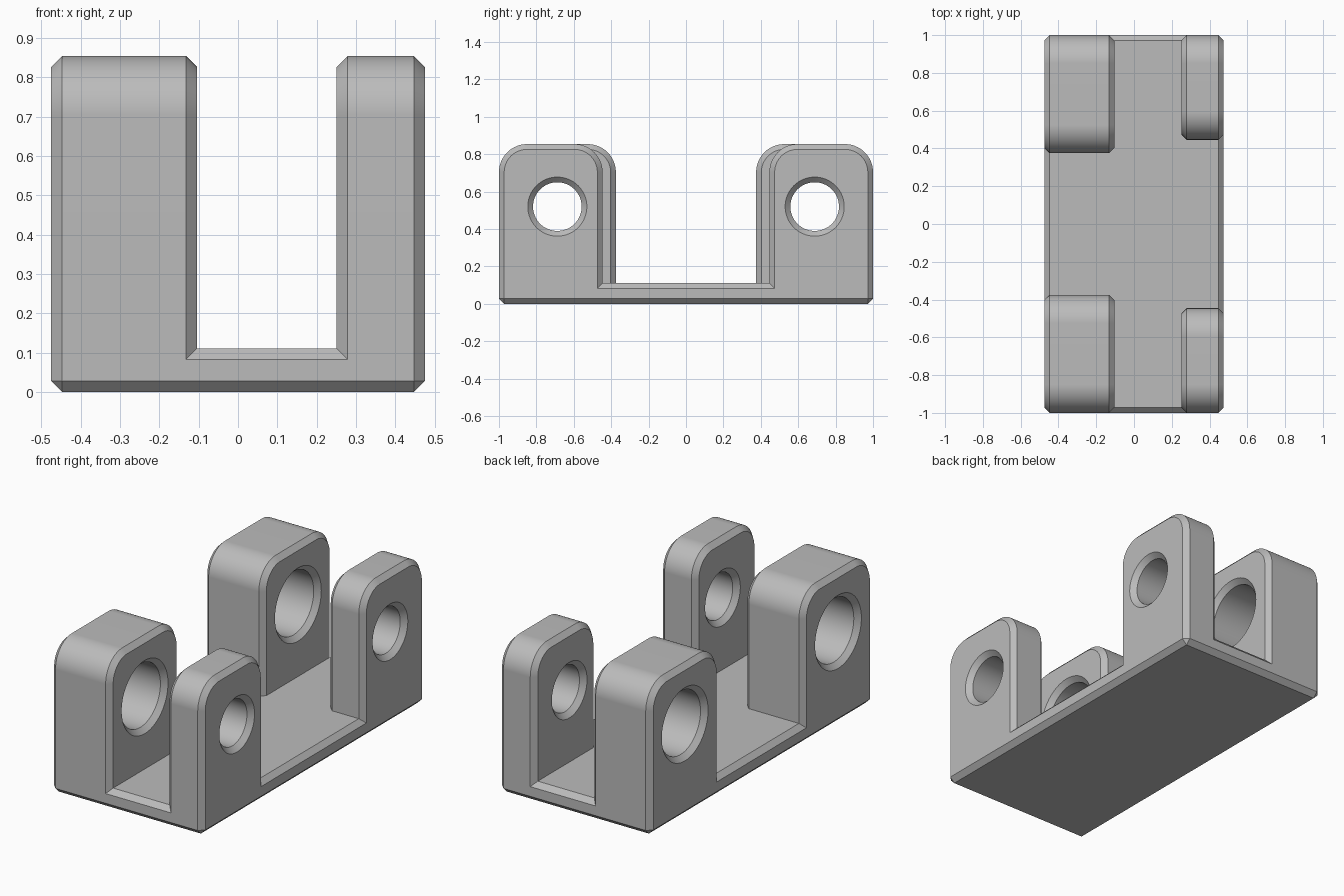
import bpy, bmesh
from math import sin, cos, pi

default = bpy.data.objects.get("Cube")
if default:
    bpy.data.objects.remove(default, do_unlink=True)

C = 0.028            # chamfer width
HALF_X = 0.475
BASE_H, TOP = 0.111, 0.854
HOLE_Y, HOLE_Z = 0.688, 0.52
ROUND = 0.15         # radius of the post's top corners

grey = bpy.data.materials.new("grey_metal")
grey.use_nodes = True
grey.diffuse_color = (0.5, 0.5, 0.5, 1)
grey.node_tree.nodes["Principled BSDF"].inputs["Base Color"].default_value = (0.5, 0.5, 0.5, 1)


def finish(name, bm):
    bmesh.ops.recalc_face_normals(bm, faces=bm.faces)
    mesh = bpy.data.meshes.new(name)
    bm.to_mesh(mesh)
    bm.free()
    mesh.materials.append(grey)
    obj = bpy.data.objects.new(name, mesh)
    bpy.context.collection.objects.link(obj)
    return obj


def loft(name, rings):
    """Skin a row of equal-length closed rings and cap both ends."""
    bm = bmesh.new()
    loops = [[bm.verts.new(p) for p in ring] for ring in rings]
    n = len(loops[0])
    for a, b in zip(loops, loops[1:]):
        for i in range(n):
            j = (i + 1) % n
            bm.faces.new((a[i], a[j], b[j], b[i]))
    bm.faces.new(loops[0])
    bm.faces.new(loops[-1])
    return finish(name, bm)


def post_ring(x, y0, y1, inset):
    """Upright outline with two rounded top corners."""
    y0, y1, top, r = y0 + inset, y1 - inset, TOP - inset, ROUND - inset
    steps = 16
    ring = [(x, y0, C), (x, y1, C)]
    for cy, start in ((y1 - r, 0), (y0 + r, pi / 2)):
        for i in range(steps + 1):
            a = start + pi / 2 * i / steps
            ring.append((x, cy + r * cos(a), top - r + r * sin(a)))
    return ring


def hole_ring(x, y, r, n=64):
    return [(x, y + r * cos(2 * pi * i / n), HOLE_Z + r * sin(2 * pi * i / n)) for i in range(n)]


def combine(target, other, operation):
    """Apply a boolean and discard the second solid."""
    mod = target.modifiers.new("combine", "BOOLEAN")
    mod.operation, mod.solver, mod.object = operation, "EXACT", other
    bpy.ops.object.select_all(action="DESELECT")
    bpy.context.view_layer.objects.active = target
    target.select_set(True)
    bpy.ops.object.modifier_apply(modifier=mod.name)
    bpy.data.objects.remove(other, do_unlink=True)


# Chamfered base plate
bm = bmesh.new()
bmesh.ops.create_cube(bm, size=1)
for v in bm.verts:
    v.co = (v.co.x * 2 * HALF_X, v.co.y * 2, (v.co.z + 0.5) * BASE_H)
bmesh.ops.bevel(bm, geom=bm.edges[:], offset=C, segments=1, affect="EDGES")
bracket = finish("bracket", bm)

# Four bored posts: wide pair on the right, narrow pair on the left
for x0, x1, inner_y, radius in ((-HALF_X, -0.104, 0.375, 0.18),
                                (0.251, HALF_X, 0.446, 0.13)):
    for side in (-1, 1):
        y0, y1 = sorted((side * inner_y, side))
        post = loft("post", [post_ring(x0, y0, y1, C), post_ring(x0 + C, y0, y1, 0),
                             post_ring(x1 - C, y0, y1, 0), post_ring(x1, y0, y1, C)])
        y = side * HOLE_Y
        bore = loft("bore", [hole_ring(x0 - C, y, radius + 2 * C), hole_ring(x0 + C, y, radius),
                             hole_ring(x1 - C, y, radius), hole_ring(x1 + C, y, radius + 2 * C)])
        combine(post, bore, "DIFFERENCE")
        combine(bracket, post, "UNION")

# Smooth curves, crisp chamfers
bpy.ops.object.select_all(action="DESELECT")
bpy.context.view_layer.objects.active = bracket
bracket.select_set(True)
bpy.ops.object.shade_smooth_by_angle(angle=pi / 6)
normals = bracket.modifiers.new("flat_faces", "WEIGHTED_NORMAL")
normals.keep_sharp = True
